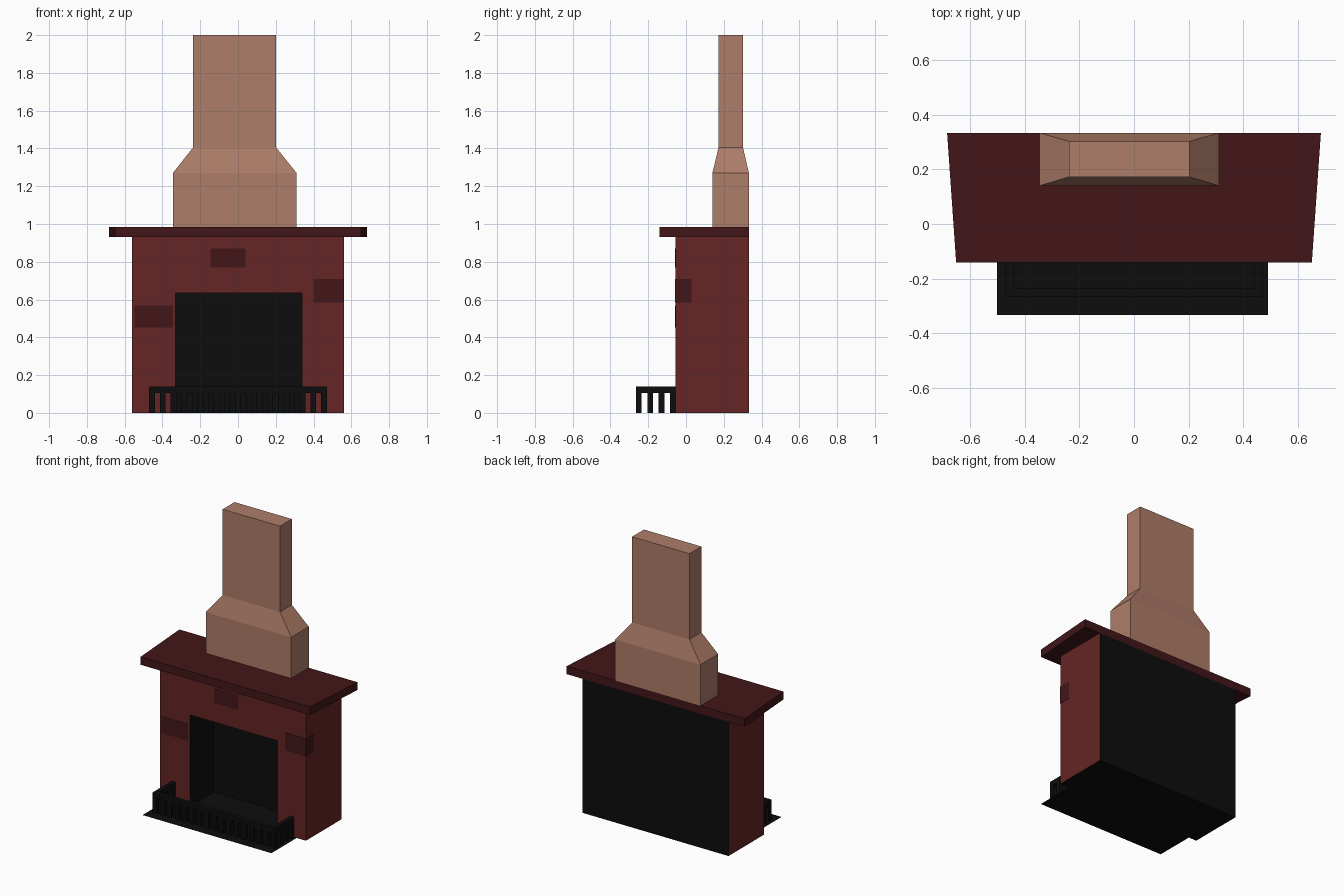
import bpy, bmesh

if "Cube" in bpy.data.objects:
    bpy.data.objects.remove(bpy.data.objects["Cube"])


def material(name, rgb):
    m = bpy.data.materials.new(name)
    m.diffuse_color = (*rgb, 1)
    m.use_nodes = True
    m.node_tree.nodes["Principled BSDF"].inputs["Base Color"].default_value = m.diffuse_color
    return m


BRICK = material("brick_red", (0.13, 0.018, 0.018))
DARK = material("dark_red", (0.055, 0.008, 0.01))
CLAY = material("clay", (0.42, 0.205, 0.14))
BLACK = material("soot_black", (0.004, 0.004, 0.004))


def finish(name, bm, *mats):
    bmesh.ops.recalc_face_normals(bm, faces=bm.faces)
    me = bpy.data.meshes.new(name)
    bm.to_mesh(me)
    bm.free()
    for m in mats:
        me.materials.append(m)
    ob = bpy.data.objects.new(name, me)
    bpy.context.collection.objects.link(ob)
    return ob


def loft(bm, rings):
    """Skin a stack of four-point rings and cap both ends."""
    rings = [[bm.verts.new(p) for p in r] for r in rings]
    for a, b in zip(rings, rings[1:]):
        for i in range(4):
            j = (i + 1) % 4
            bm.faces.new((a[i], a[j], b[j], b[i]))
    bm.faces.new(rings[0])
    bm.faces.new(rings[-1])


def rect(x0, x1, y0, y1, z):
    return [(x0, y0, z), (x1, y0, z), (x1, y1, z), (x0, y1, z)]


def add_box(bm, x0, x1, y0, y1, z0, z1):
    loft(bm, [rect(x0, x1, y0, y1, z0), rect(x0, x1, y0, y1, z1)])


# Surround: upright frame profile, recess walls and full back panel
X, YF, YI, YB, H = 0.56, -0.055, 0.205, 0.333, 0.93
L, R, T = -0.33, 0.34, 0.635
bm = bmesh.new()
outline = [(-X, 0), (-X, H), (X, H), (X, 0)]
opening = [(R, 0), (R, T), (L, T), (L, 0)]
front = [bm.verts.new((x, YF, z)) for x, z in outline + opening]
back = [bm.verts.new((x, YB, z)) for x, z in outline]
inner = [bm.verts.new((x, YI, z)) for x, z in opening]
bm.faces.new(front)
black_faces = [bm.faces.new(back), bm.faces.new(inner)]
for i in range(3):
    bm.faces.new((front[i], front[i + 1], back[i + 1], back[i]))
    black_faces.append(bm.faces.new((front[4 + i], front[5 + i], inner[i + 1], inner[i])))
black_faces.append(bm.faces.new((front[0], back[0], back[3], front[3],
                                 front[4], inner[0], inner[3], front[7])))
for f in black_faces:
    f.material_index = 1
finish("surround", bm, BRICK, BLACK)

# Hearth: paper-thin sheet running into the recess
bm = bmesh.new()
bm.faces.new([bm.verts.new(p) for p in (
    (-0.5, -0.333, 0.001), (0.49, -0.333, 0.001), (0.49, YF, 0.001), (R, YF, 0.001),
    (R, YI, 0.001), (L, YI, 0.001), (L, YF, 0.001), (-0.5, YF, 0.001))])
finish("hearth", bm, BLACK)

# Mantel shelf, narrower at the front
bm = bmesh.new()
loft(bm, [[(-0.65, -0.14, z), (0.65, -0.14, z), (0.683, YB, z), (-0.683, YB, z)]
          for z in (H, 0.985)])
finish("mantel_shelf", bm, DARK)

# Chimney with tapered shoulder
bm = bmesh.new()
loft(bm, [rect(-0.345, 0.31, 0.14, YB, 0.985), rect(-0.345, 0.31, 0.14, YB, 1.27),
          rect(-0.238, 0.202, 0.172, 0.302, 1.405), rect(-0.238, 0.202, 0.172, 0.302, 2.0)])
finish("chimney", bm, CLAY)

# Accent bricks, the right one wrapping the corner
for name, x0, x1, y1, z0, z1 in (("brick_top", -0.145, 0.04, YF, 0.77, 0.87),
                                 ("brick_left", -0.548, -0.345, YF, 0.452, 0.568),
                                 ("brick_corner", 0.4, X + 0.002, 0.03, 0.585, 0.71)):
    bm = bmesh.new()
    add_box(bm, x0, x1, YF - 0.002, y1, z0, z1)
    finish(name, bm, DARK)

# Fender: three-sided rail on rows of square bars
FX, FY, W, RZ, TOP = 0.47, -0.265, 0.03, 0.105, 0.14
bm = bmesh.new()
path = [(-FX, YF), (-FX, FY), (FX, FY), (FX, YF),
        (FX - W, YF), (FX - W, FY + W), (-FX + W, FY + W), (-FX + W, YF)]
lo, hi = [[bm.verts.new((x, y, z)) for x, y in path] for z in (RZ, TOP)]
bm.faces.new(lo)
bm.faces.new(hi)
for i in range(8):
    j = (i + 1) % 8
    bm.faces.new((lo[i], lo[j], hi[j], hi[i]))
finish("fender_rail", bm, BLACK)

bm = bmesh.new()
for i in range(17):
    x = -FX + i * (2 * FX - W) / 16
    add_box(bm, x, x + W, FY, FY + W, 0, RZ)
for i in range(1, 4):
    y = FY + i * (YF - FY - W) / 3
    for x in (-FX, FX - W):
        add_box(bm, x, x + W, y, y + W, 0, RZ)
finish("fender_bars", bm, BLACK)
